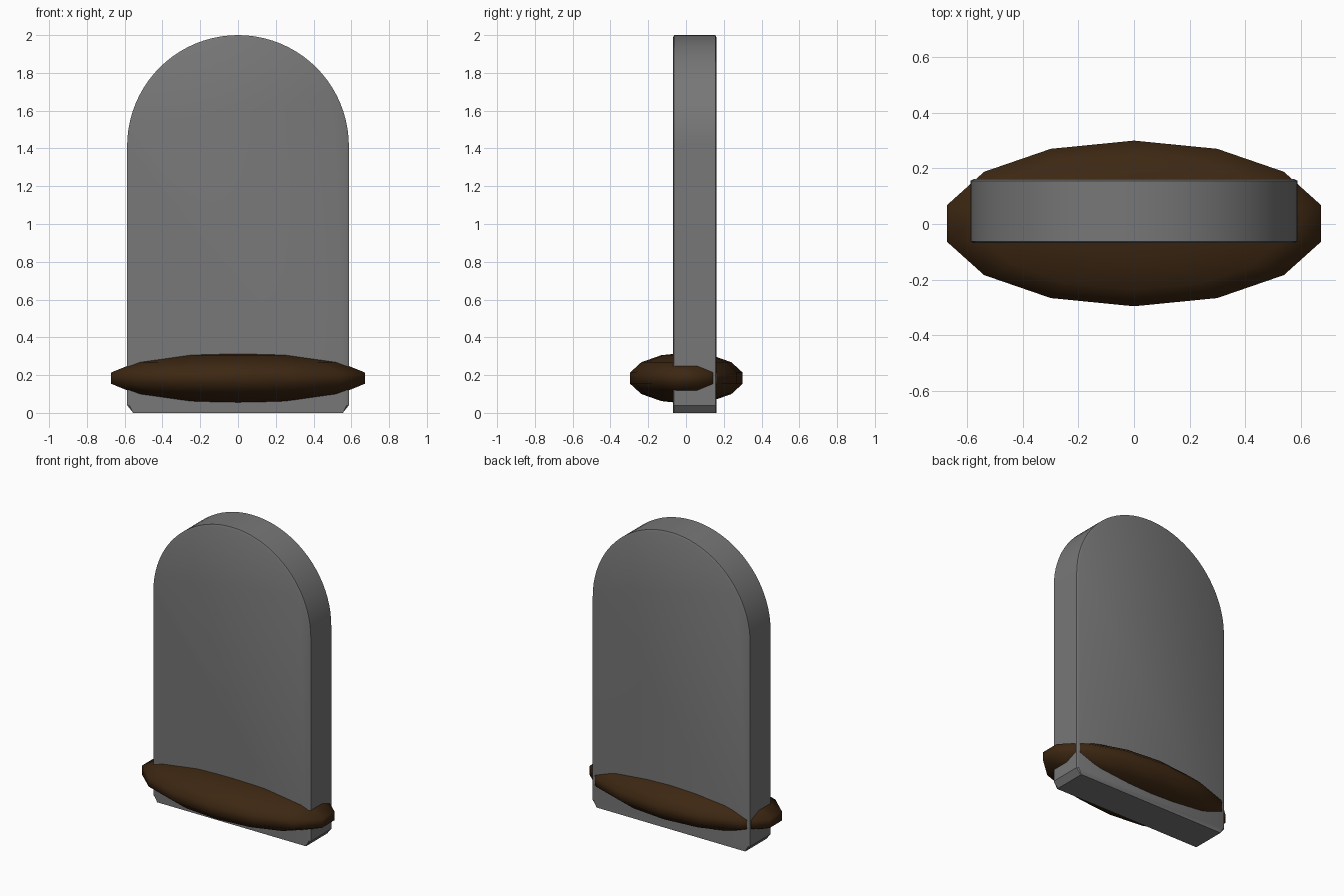
import bpy, bmesh, math

if "Cube" in bpy.data.objects:
    bpy.data.objects.remove(bpy.data.objects["Cube"])


def material(name, rgb):
    m = bpy.data.materials.new(name)
    m.diffuse_color = (*rgb, 1)
    m.use_nodes = True
    m.node_tree.nodes["Principled BSDF"].inputs["Base Color"].default_value = m.diffuse_color
    return m


def finish(name, bm, mat, angle):
    bmesh.ops.recalc_face_normals(bm, faces=bm.faces[:])
    me = bpy.data.meshes.new(name)
    bm.to_mesh(me)
    bm.free()
    me.materials.append(mat)
    ob = bpy.data.objects.new(name, me)
    bpy.context.collection.objects.link(ob)
    bpy.ops.object.select_all(action='DESELECT')
    ob.select_set(True)
    bpy.context.view_layer.objects.active = ob
    bpy.ops.object.shade_smooth_by_angle(angle=math.radians(angle))


def bridge(bm, a, b):
    n = len(a)
    for i in range(n):
        j = (i + 1) % n
        bm.faces.new((a[i], a[j], b[j], b[i]))


stone = material("grey stone", (0.185, 0.185, 0.185))
soil = material("brown soil", (0.046, 0.02, 0.006))


# Arched slab: one outline repeated through the depth, with a softened rim
def outline(inset):
    r, cz, n = 0.587 - inset, 1.413, 40
    pts = [(-0.555, 0), (0.555, 0), (r, 0.04)]
    pts += [(r * math.cos(math.pi * i / n), cz + r * math.sin(math.pi * i / n))
            for i in range(n + 1)]
    return pts + [(-r, 0.04)]


bm = bmesh.new()
rings = [[bm.verts.new((x, y, z)) for x, z in outline(inset)]
         for y, inset in ((-0.069, 0.012), (-0.063, 0), (0.155, 0), (0.161, 0.012))]
for a, b in zip(rings, rings[1:]):
    bridge(bm, a, b)
bm.faces.new(rings[0])
bm.faces.new(rings[-1])
finish("headstone_slab", bm, stone, 30)

# Flattened low-poly soil mound: 14 sides, 7 bands, a corner on the y axis
bm = bmesh.new()
RX, RY, RZ, CY, CZ = 0.706, 0.305, 0.135, 0.002, 0.184
rings = []
for k in range(6):
    lat = math.pi * ((k + 1) / 7 - 0.5)
    c, s = math.cos(lat), math.sin(lat)
    rings.append([bm.verts.new((RX * c * math.sin(math.tau * i / 14),
                                CY + RY * c * math.cos(math.tau * i / 14),
                                CZ + RZ * s)) for i in range(14)])
for a, b in zip(rings, rings[1:]):
    bridge(bm, a, b)
for ring, side in ((rings[0], -1), (rings[-1], 1)):
    pole = bm.verts.new((0, CY, CZ + side * RZ))
    for i in range(14):
        bm.faces.new((ring[i], ring[(i + 1) % 14], pole))
finish("soil_mound", bm, soil, 80)
